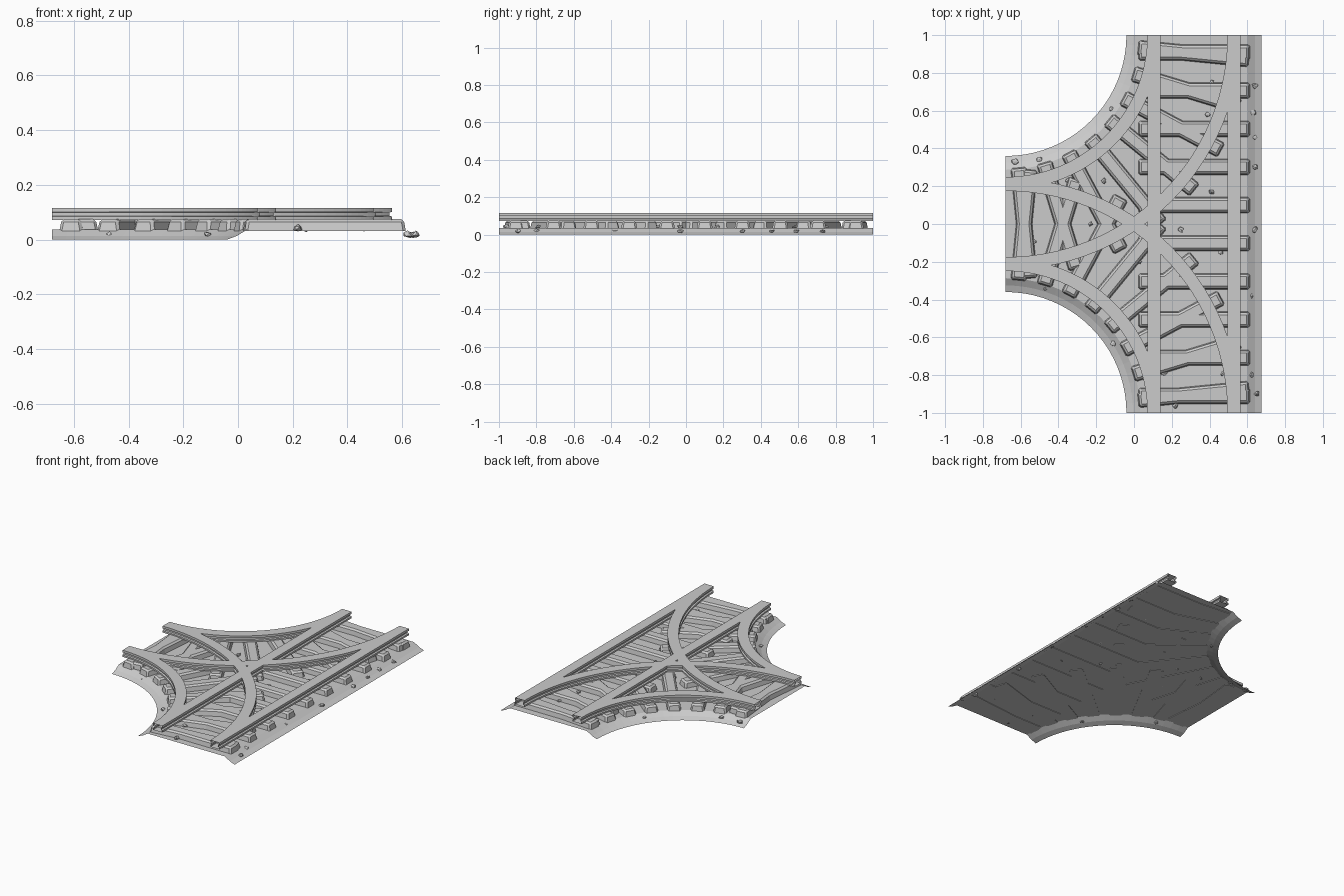
import bpy
import bmesh
import random
from math import sin, cos, pi
from mathutils import Matrix, Vector

random.seed(4)
cube = bpy.data.objects.get("Cube")
if cube:
    bpy.data.objects.remove(cube, do_unlink=True)

grey = bpy.data.materials.new("plain_grey")
grey.use_nodes = True
grey.diffuse_color = (0.6, 0.6, 0.6, 1)
grey.node_tree.nodes["Principled BSDF"].inputs["Base Color"].default_value = (0.6, 0.6, 0.6, 1)

LEFT = -0.68        # open end of the branch, also x of both curve centres
TRACK = 0.318       # centre line of the straight track
GAUGE = 0.212       # half distance between rail centres
BED = 0.036         # height of the flat track bed
QUARTER = pi / 2


def finish(name, bm, recalc=True):
    if recalc:
        bmesh.ops.recalc_face_normals(bm, faces=bm.faces)
    mesh = bpy.data.meshes.new(name)
    bm.to_mesh(mesh)
    bm.free()
    mesh.materials.append(grey)
    ob = bpy.data.objects.new(name, mesh)
    bpy.context.collection.objects.link(ob)
    return ob


def on_curve(radius, angle, side):
    """Point on a quarter curve; angle 0 is the branch end."""
    return Vector((LEFT + radius * sin(angle), side * (1 - radius * cos(angle)), 0))


# Track bed: flat sheet with sloping skirts along the outer edges
STEPS = 20


def bed_outline(inset):
    pts = [Vector((0.675 - inset, s, 0)) for s in (-1, 1)]
    r = 0.64 + inset
    pts += [on_curve(r, QUARTER * (1 - i / STEPS), 1) for i in range(STEPS + 1)]
    pts += [on_curve(r, QUARTER * i / STEPS, -1) for i in range(STEPS + 1)]
    return pts


bm = bmesh.new()
rings = []
for inset, z in ((0, 0), (0.035, 0.013), (0.073, BED)):
    rings.append([bm.verts.new((p.x, p.y, z)) for p in bed_outline(inset)])
count = len(rings[0])
open_edges = (1, STEPS + 2, count - 1)
for low, high in zip(rings, rings[1:]):
    for i in range(count):
        if i not in open_edges:
            j = (i + 1) % count
            bm.faces.new((low[i], low[j], high[j], high[i]))
bm.faces.new(rings[-1])
bm.normal_update()
bmesh.ops.reverse_faces(bm, faces=[f for f in bm.faces if f.normal.z < 0])
finish("track_bed", bm, recalc=False)


# Rails: open-ended profile with foot, web and head
half = [(0.034, 0.072), (0.034, 0.084), (0.024, 0.087), (0.024, 0.099),
        (0.034, 0.101), (0.034, 0.116)]
profile = half + [(-w, z) for w, z in reversed(half)]


def rail(name, place, steps):
    """place(offset, t) gives the plan position beside the rail centre."""
    bm = bmesh.new()
    rows = []
    for i in range(steps + 1):
        row = []
        for w, z in profile:
            p = place(w, i / steps)
            row.append(bm.verts.new((p.x, p.y, z)))
        rows.append(row)
    n = len(profile)
    for a, b in zip(rows, rows[1:]):
        for k in range(n):
            m = (k + 1) % n
            bm.faces.new((a[k], a[m], b[m], b[k]))
    finish(name, bm)


for label, sign in (("inner", -1), ("outer", 1)):
    x = TRACK + sign * GAUGE
    rail(f"straight_rail_{label}", lambda w, t: Vector((x + w, 2 * t - 1, 0)), 1)
    radius = 1 + sign * GAUGE - 0.003
    for where, side in (("back", 1), ("front", -1)):
        rail(f"curved_rail_{label}_{where}",
             lambda w, t: on_curve(radius + w, QUARTER * t, side), 28)


# Sleepers: tapered bars with chamfered edges
def add_sleeper(bm, centre, angle):
    made = bmesh.ops.create_cube(bm, size=1)["verts"]
    for v in made:
        top = v.co.z > 0
        v.co.x *= 0.575 if top else 0.59
        v.co.y *= 0.07 if top else 0.086
        v.co.z = 0.075 if top else BED - 0.004
    edges = {e for v in made for e in v.link_edges
             if sum(u.co.z for u in e.verts) > 0.08}
    turn = Matrix.Translation(centre) @ Matrix.Rotation(angle, 4, "Z")
    bmesh.ops.transform(bm, matrix=turn, verts=made)
    bmesh.ops.bevel(bm, geom=list(edges), offset=0.01, segments=1, affect="EDGES")


bm = bmesh.new()
for i in range(10):
    add_sleeper(bm, Vector((TRACK, -0.91 + i * 0.202, 0)), 0)
finish("straight_sleepers", bm)

for where, side in (("back", 1), ("front", -1)):
    bm = bmesh.new()
    for i in range(8):
        a = QUARTER * (i + 0.5) / 8
        add_sleeper(bm, on_curve(1, a, side), side * (a - QUARTER))
    finish(f"curved_sleepers_{where}", bm)


# Loose stones on the bed, the skirts and between the sleepers
def scatter(name, spots, z):
    bm = bmesh.new()
    for x, y in spots:
        size = random.uniform(0.014, 0.02)
        made = bmesh.ops.create_icosphere(bm, subdivisions=1, radius=size)["verts"]
        for v in made:
            v.co *= random.uniform(0.6, 1.15)
            v.co.z *= 0.7
        bmesh.ops.translate(bm, verts=made, vec=(x, y, z))
    finish(name, bm)


scatter("bed_stones", [
    (0.41, 0.75), (0.39, 0.58), (-0.35, 0.23), (-0.16, 0.23), (0.41, 0.17),
    (-0.23, 0), (0.25, -0.03), (-0.53, -0.09), (0.03, -0.2), (0.46, -0.15),
    (0.47, -0.79), (0.16, -0.79), (0.22, -0.96)], BED + 0.006)
scatter("skirt_stones", [
    (0.64, 0.73), (0.63, 0.59), (0.64, 0.46), (0.64, 0.3), (0.64, -0.03),
    (0.62, -0.38), (0.62, -0.8), (0.65, -0.9), (-0.12, 0.61), (-0.63, 0.33),
    (-0.5, 0.34), (-0.47, -0.34), (-0.11, -0.63)], 0.019)
